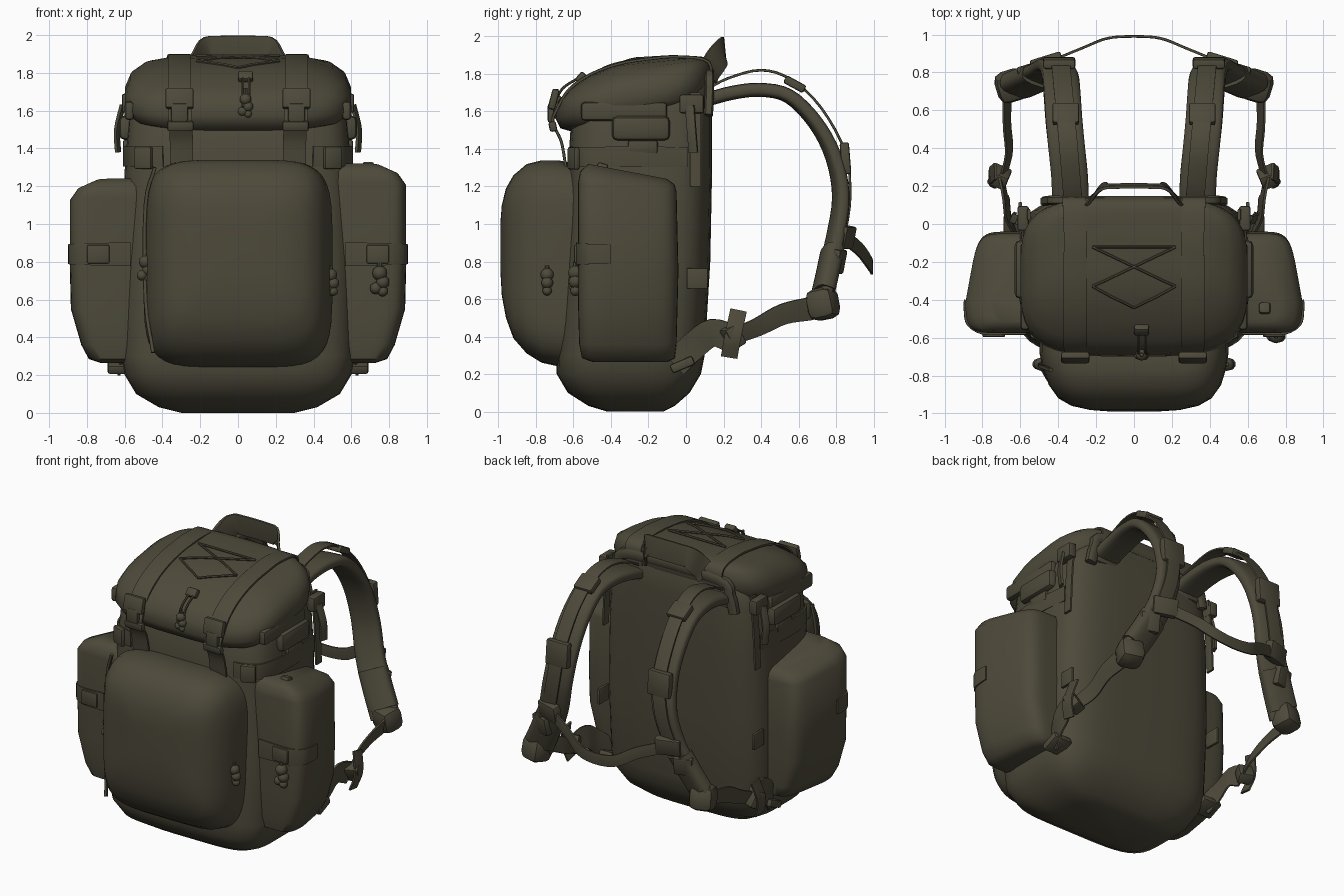
import bpy, bmesh, math
from mathutils import Vector, Matrix
from mathutils.bvhtree import BVHTree

if "Cube" in bpy.data.objects:
    bpy.data.objects.remove(bpy.data.objects["Cube"], do_unlink=True)

OLIVE = (0.075, 0.068, 0.043, 1)
cloth = bpy.data.materials.new("dark_olive_cloth")
cloth.use_nodes = True
cloth.diffuse_color = OLIVE
cloth.node_tree.nodes["Principled BSDF"].inputs["Base Color"].default_value = OLIVE
cloth.node_tree.nodes["Principled BSDF"].inputs["Roughness"].default_value = 0.9
surface = {}


def finish(name, bm, angle=40):
    bmesh.ops.recalc_face_normals(bm, faces=bm.faces)
    surface[name] = BVHTree.FromBMesh(bm)
    mesh = bpy.data.meshes.new(name)
    bm.to_mesh(mesh)
    bm.free()
    ob = bpy.data.objects.new(name, mesh)
    bpy.context.collection.objects.link(ob)
    mesh.materials.append(cloth)
    bpy.ops.object.select_all(action='DESELECT')
    ob.select_set(True)
    bpy.context.view_layer.objects.active = ob
    bpy.ops.object.shade_smooth_by_angle(angle=math.radians(angle))


def oval(k, n, power):
    a = 2 * math.pi * (k + 0.5) / n
    c, s = math.cos(a), math.sin(a)
    return (math.copysign(abs(c) ** (2 / power), c), math.copysign(abs(s) ** (2 / power), s))


def skin(name, rings, angle=40):
    bm = bmesh.new()
    loops = [[bm.verts.new(p) for p in r] for r in rings]
    n = len(loops[0])
    for a, b in zip(loops, loops[1:]):
        for i in range(n):
            bm.faces.new((a[i], a[(i + 1) % n], b[(i + 1) % n], b[i]))
    bm.faces.new(loops[0])
    bm.faces.new(loops[-1])
    finish(name, bm, angle)


# Stack of rounded-rectangle sections: (level, u min, u max, v min, v max, rise toward v max)
def loft(name, rows, axis='z', power=4, n=40, bend=None):
    rings = []
    for w, u0, u1, v0, v1, rise in rows:
        ring = []
        for k in range(n):
            c, s = oval(k, n, power)
            u, v = (u0 + u1 + c * (u1 - u0)) / 2, (v0 + v1 + s * (v1 - v0)) / 2
            p = Vector((u, v, w + rise * (s + 1) / 2)) if axis == 'z' else Vector((u, w, v))
            ring.append(bend(p) if bend else p)
        rings.append(ring)
    skin(name, rings, 55)


def smooth_path(pts, k):
    pts = [Vector(p) for p in pts]
    ext = [2 * pts[0] - pts[1]] + pts + [2 * pts[-1] - pts[-2]]
    out = []
    for a, b, c, d in zip(ext, ext[1:], ext[2:], ext[3:]):
        for j in range(k):
            t = j / k
            out.append(0.5 * (2 * b + (c - a) * t + (2 * a - 5 * b + 4 * c - d) * t * t
                              + (3 * b - a - 3 * c + d) * t ** 3))
    return out + [pts[-1]]


# Strap of given width and thickness swept along a path
def strap(name, pts, width, thick, side, end_side=None, end_width=None, k=4, n=8, power=8):
    path = smooth_path(pts, k)
    side, end_side = Vector(side), Vector(end_side or side)
    rings = []
    for i, p in enumerate(path):
        f = i / (len(path) - 1)
        tan = (path[min(i + 1, len(path) - 1)] - path[max(i - 1, 0)]).normalized()
        sd = side.lerp(end_side, f)
        sd = (sd - tan * sd.dot(tan)).normalized()
        w = width + ((end_width or width) - width) * f
        up = tan.cross(sd)
        rings.append([p + sd * (w / 2 * c) + up * (thick / 2 * s)
                      for c, s in (oval(q, n, power) for q in range(n))])
    skin(name, rings)


def box(name, loc, size, rot=(0, 0, 0), bevel=0.012):
    bm = bmesh.new()
    bmesh.ops.create_cube(bm, size=1)
    for v in bm.verts:
        v.co = Vector(a * b for a, b in zip(v.co, size))
    bmesh.ops.bevel(bm, geom=bm.edges[:], offset=min(bevel, min(size) * 0.4), segments=2,
                    affect='EDGES', profile=0.5)
    bm.transform(Matrix.Translation(loc) @ Matrix.Rotation(rot[2], 4, 'Z') @ Matrix.Rotation(rot[0], 4, 'X'))
    finish(name, bm)


# Knotted zip pull: beads and a tail
def toggle(name, loc, size=0.035, tail=0.08):
    bm = bmesh.new()
    for dx, dz, r in ((0, 0, 1), (0.4, -1.2, 0.9), (-0.5, -2, 0.8), (0.4, -2.4, 0.7)):
        m = Matrix.Translation(Vector(loc) + Vector((dx, 0, dz)) * size)
        bmesh.ops.create_icosphere(bm, subdivisions=2, radius=r * size, matrix=m)
    m = Matrix.Translation(Vector(loc) + Vector((0, 0, tail / 2)))
    bmesh.ops.create_cone(bm, cap_ends=True, segments=8, radius1=size * 0.4, radius2=size * 0.3,
                          depth=tail, matrix=m)
    finish(name, bm)


# Push points onto a part's surface
def cling(part, pts, gap):
    hits = [surface[part].find_nearest(Vector(p)) for p in pts]
    return [h[0] + h[1] * gap for h in hits]


# Main bag
loft("main_bag", [(0, -.3, .3, -.42, -.12, 0), (.03, -.42, .42, -.52, -.06, 0),
                  (.1, -.54, .54, -.63, .02, 0), (.2, -.6, .6, -.69, .08, 0),
                  (.3, -.62, .62, -.69, .1, 0), (.8, -.62, .62, -.66, .13, 0),
                  (1.3, -.6, .6, -.63, .14, 0), (1.6, -.575, .575, -.61, .14, 0),
                  (1.78, -.5, .5, -.5, .13, 0), (1.84, -.4, .4, -.4, .1, 0)], power=4.5)

# Lid
loft("lid", [(1.49, -.48, .48, -.6, .0, .15), (1.51, -.56, .56, -.67, .09, .14),
             (1.57, -.6, .6, -.7, .12, .12), (1.66, -.6, .6, -.68, .14, .1),
             (1.72, -.57, .57, -.62, .14, .12), (1.79, -.5, .5, -.52, .12, .09),
             (1.84, -.4, .4, -.4, .1, .05), (1.875, -.26, .26, -.28, .05, .02)], power=3.6)
strap("back_top_trim", [(-.46, .12, 1.58), (-.43, .125, 1.7), (-.34, .125, 1.79), (.34, .125, 1.79),
                        (.43, .125, 1.7), (.46, .12, 1.58)], .05, .07, (0, 1, 0), power=4)

# Front pocket
loft("front_pocket", [(-.58, -.5, .5, .24, 1.32, 0), (-.68, -.5, .5, .24, 1.34, 0),
                      (-.77, -.48, .485, .26, 1.34, 0), (-.85, -.45, .46, .31, 1.32, 0),
                      (-.92, -.4, .41, .39, 1.26, 0), (-.96, -.33, .34, .5, 1.19, 0),
                      (-.982, -.23, .24, .62, 1.1, 0), (-.99, -.12, .12, .76, 1, 0)],
     axis='y', power=5)
strap("front_pocket_zip", [(-.45, -.82, .32), (-.49, -.75, .6), (-.49, -.75, 1.1), (-.44, -.77, 1.3)],
      .02, .02, (1, 0, 0))

# Cord laced over the lid
lace = [(-.22, -.12), (.22, -.12), (-.22, -.33), (0, -.46), (.22, -.33), (-.22, -.12)]
for i, (a, b) in enumerate(zip(lace, lace[1:])):
    line = [(a[0] + (b[0] - a[0]) * t / 6, a[1] + (b[1] - a[1]) * t / 6, 1.87) for t in range(7)]
    strap(f"lid_cord_{i}", cling("lid", line, .006), .016, .014, (0, 0, 1), n=6, power=2, k=1)
box("lid_cord_lock", (.04, -.56, 1.78), (.08, .04, .06), (-.7, 0, 0))
for i, dx in enumerate((-.015, .02)):
    strap(f"lid_cord_tail_{i}", [(.04 + dx, -.57, 1.78), (.04 + dx, -.66, 1.72), (.04 + dx, -.71, 1.62)],
          .014, .014, (1, 0, 0), n=6, power=2)
toggle("lid_cord_knot", (.04, -.69, 1.66), .032, .06)

# Carry handle: a tall band standing off the back
strap("carry_handle", [(-.25, .12, 1.79), (-.22, .14, 1.84), (-.17, .19, 1.915), (-.1, .2, 1.925),
                       (.1, .2, 1.925), (.17, .19, 1.915), (.22, .14, 1.84), (.25, .12, 1.79)],
      .145, .018, (0, -.1, 1))

for s, tag in ((1, "left"), (-1, "right")):
    def X(*pts):
        return [(s * x, y, z) for x, y, z in pts]

    def Q(x, y, z):
        return (s * x, y, z)

    # Side pocket, the left one a little taller
    top = 1.32 if s > 0 else 1.24
    rows = [(.265, .45, .73, -.5, -.1, 0), (.285, .45, .79, -.555, -.06, 0), (.36, .45, .83, -.57, -.05, 0),
            (.55, .45, .885, -.575, -.045, 0), (.75, .45, .89, -.575, -.04, 0),
            (top - .1, .45, .89, -.575, -.05, -.05), (top - .04, .45, .85, -.565, -.06, -.07),
            (top, .45, .76, -.52, -.1, -.08)]
    pocket = tag + "_side_pocket"
    loft(pocket, rows, power=5.5,
         bend=lambda p: Vector((s * p.x * (1 - .22 * max(0, p.y + .4)), p.y, p.z)))

    # Pocket strap and buckle
    strap(tag + "_pocket_strap", cling(pocket, X((.57, -.58, .84), (.68, -.58, .84), (.8, -.58, .84),
          (.9, -.54, .84), (.9, -.45, .84), (.89, -.4, .84)), .004), .13, .014, (0, 0, 1), end_width=.1)
    box(tag + "_pocket_buckle", Q(.74, -.585, .84), (.12, .025, .1))

    # Front pocket zip pull
    toggle(tag + "_front_zip_pull", Q(.49, -.74, .8 if s < 0 else .73), .036, .1 if s < 0 else .05)

    # Lid closing strap and buckle
    over = cling("lid", X((.31, .14, 1.72), (.31, .1, 1.85), (.31, -.05, 1.9), (.31, -.2, 1.88),
                          (.31, -.35, 1.85), (.31, -.5, 1.8), (.31, -.62, 1.72), (.31, -.7, 1.62)), .008)
    strap(tag + "_lid_strap", over + X((.305, -.71, 1.54), (.3, -.665, 1.44), (.3, -.64, 1.3)),
          .125, .016, (1, 0, 0))
    box(tag + "_lid_buckle", Q(.31, -.705, 1.665), (.15, .04, .11), (-.25, 0, 0))
    box(tag + "_lid_buckle_clip", Q(.31, -.72, 1.59), (.09, .035, .1))
    box(tag + "_lid_slider", Q(.305, -.71, 1.52), (.14, .04, .055), (.2, 0, 0))

    # Compression strap round the upper side
    strap(tag + "_compression_strap", cling("main_bag", X((.4, -.63, 1.36), (.5, -.63, 1.36),
          (.58, -.56, 1.36), (.62, -.4, 1.36), (.62, -.2, 1.36), (.62, .02, 1.36)), .006),
          .11, .014, (0, 0, 1))
    box(tag + "_compression_buckle", Q(.5, -.6, 1.35), (.1, .035, .12), (0, 0, s * .4))

    # Upper side pouch and flap
    box(tag + "_side_pouch", Q(.585, -.24, 1.51), (.09, .31, .13), bevel=.03)
    box(tag + "_pouch_flap", Q(.575, -.33, 1.6), (.05, .46, .1), bevel=.02)
    box(tag + "_pouch_tab", Q(.59, -.23, 1.41), (.04, .16, .07))

    # Vertical side strap with buckle and loose tail
    strap(tag + "_side_strap", X((.555, .05, 1.7), (.575, .05, 1.5), (.59, .05, 1.2)), .06, .016, (0, 1, 0))
    box(tag + "_side_buckle", Q(.585, .03, 1.64), (.06, .13, .1))
    strap(tag + "_side_strap_tail", X((.61, .02, 1.63), (.64, .03, 1.5), (.635, .04, 1.38)),
          .05, .02, (.4, 1, 0))
    box(tag + "_side_label", Q(.6, .06, .71), (.02, .11, .11), bevel=.005)

    # Padded shoulder strap
    pad = X((.335, .1, 1.66), (.34, .25, 1.7), (.355, .4, 1.715), (.37, .55, 1.68), (.38, .69, 1.54),
            (.39, .785, 1.36), (.415, .825, 1.15), (.47, .795, .93), (.56, .75, .74), (.64, .72, .58))
    strap(tag + "_shoulder_pad", pad, .195, .075, (1, 0, 0), (1, .3 * s, 0), n=16, power=3.5)
    box(tag + "_pad_anchor", Q(.34, .06, 1.65), (.2, .16, .1), bevel=.03)

    # Adjusting webbing along the pad
    strap(tag + "_pad_webbing", X((.32, .1, 1.71), (.33, .22, 1.775), (.345, .4, 1.82), (.36, .56, 1.77),
          (.375, .72, 1.62), (.39, .85, 1.38), (.42, .875, 1.15), (.47, .85, .95)), .1, .014, (1, 0, 0))
    box(tag + "_pad_upper_buckle", Q(.36, .58, 1.745), (.14, .12, .045), (-.5, 0, 0))
    box(tag + "_pad_lower_buckle", Q(.395, .85, 1.35), (.17, .05, .17), (.08, 0, 0))
    box(tag + "_chest_buckle", Q(.46, .85, .93), (.17, .06, .12), (-.2, 0, -s * .3))
    strap(tag + "_pad_sleeve", X((.5, .78, .86), (.56, .755, .74), (.62, .73, .63)),
          .2, .11, (1, .2 * s, 0), n=16, power=3)
    box(tag + "_sleeve_buckle", Q(.55, .81, .8), (.13, .05, .13), (-.2, 0, -s * .3))
    box(tag + "_sleeve_end", Q(.645, .73, .575), (.17, .16, .17), (.2, 0, -s * .3), bevel=.05)

    # Lower webbing back to the bag
    strap(tag + "_lower_webbing", X((.67, .67, .55), (.67, .52, .52), (.66, .38, .45), (.69, .25, .4)),
          .13, .014, (.3 * s, 0, 1), end_width=.09)
    box(tag + "_lower_slider", Q(.71, .25, .4), (.1, .08, .12), (.5, 0, s * .4))
    strap(tag + "_slider_tail", X((.73, .28, .54), (.76, .25, .4), (.73, .23, .29)), .09, .014, (0, 1, 0))
    strap(tag + "_anchor_webbing", X((.7, .24, .39), (.68, .14, .42), (.66, .04, .35), (.62, -.06, .25)),
          .15, .016, (.2 * s, .3, 1))
    box(tag + "_anchor_tab", Q(.62, -.02, .25), (.14, .13, .05), (.4, 0, 0))

# Zip pull and tab of the left pocket
toggle("left_pocket_zip_pull", (.75, -.59, .74), .04, .06)
box("left_pocket_top_tab", (.69, -.45, 1.29), (.06, .06, .07), (-.3, 0, 0))

# Chest strap joining the shoulder straps
strap("chest_strap", [(-.44, .86, .92), (-.27, .93, .86), (-.14, .98, .79), (0, .99, .77),
                      (.14, .98, .79), (.27, .93, .86), (.44, .86, .92)], .08, .014, (0, 0, 1))
